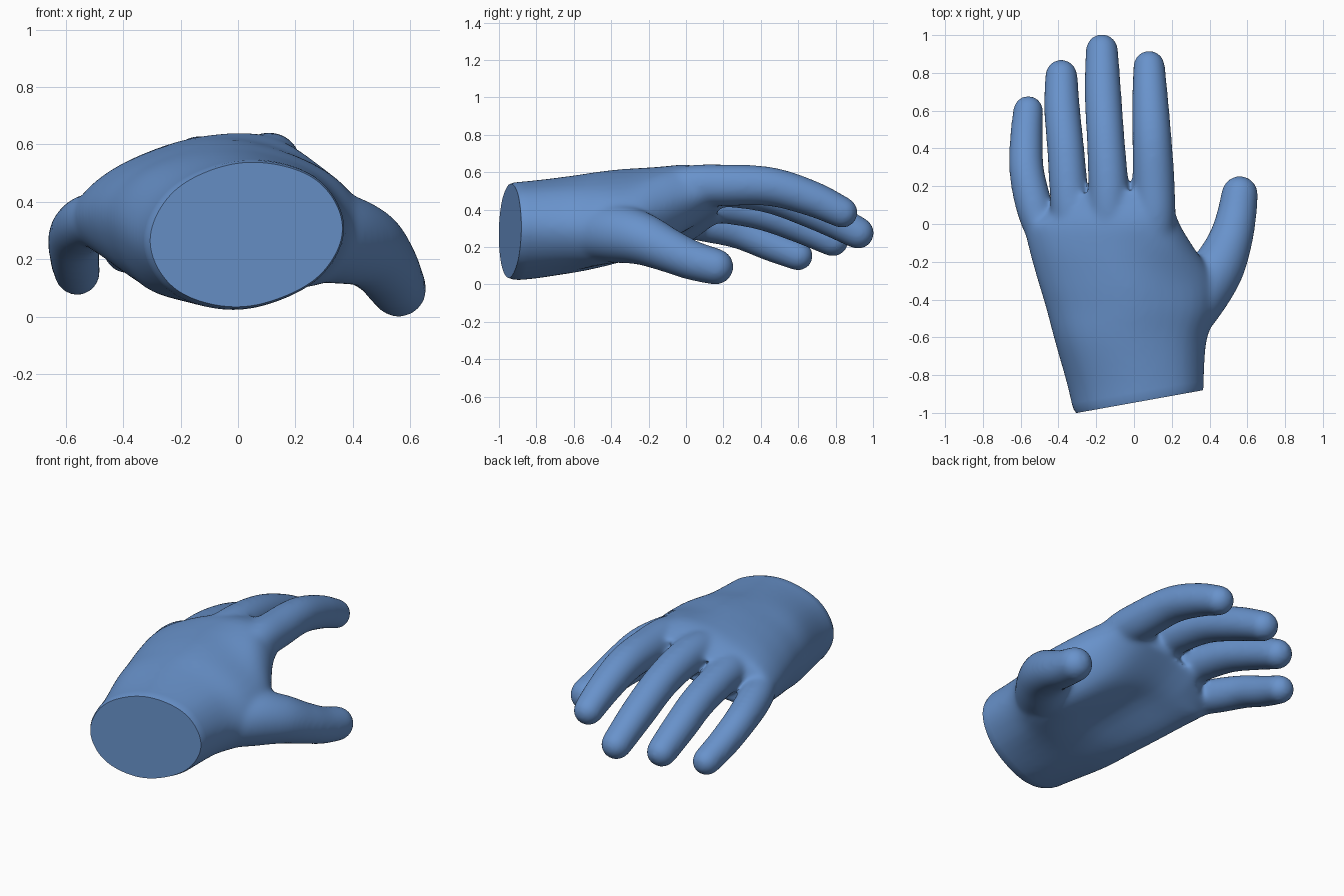
import bpy
import bmesh
from math import cos, sin, pi
from mathutils import Vector

default = bpy.data.objects.get("Cube")
if default:
    bpy.data.objects.remove(default)


def spline(points, steps, closed=False):
    """Smooth curve passing through points of any dimension."""
    pts = [Vector(p) for p in points]
    n = len(pts)
    pick = (lambda i: pts[i % n]) if closed else (lambda i: pts[min(max(i, 0), n - 1)])
    out = []
    for i in range(n if closed else n - 1):
        a, b, c, d = (pick(i + k) for k in (-1, 0, 1, 2))
        for s in range(steps):
            t = s / steps
            out.append(b + (c - a) * (t / 2)
                       + (a * 2 - b * 5 + c * 4 - d) * (t * t / 2)
                       + (b * 3 - a - c * 3 + d) * (t ** 3 / 2))
    return out if closed else out + [pts[-1]]


def loft(bm, rings):
    """Skin a closed body over a row of rings."""
    rows = [[bm.verts.new(p) for p in ring] for ring in rings]
    count = len(rows[0])
    for low, high in zip(rows, rows[1:]):
        for i in range(count):
            j = (i + 1) % count
            bm.faces.new((low[i], low[j], high[j], high[i]))
    bm.faces.new(rows[0][::-1])
    bm.faces.new(rows[-1])


def circle(centre, axis, radius, sides=28):
    u = axis.cross(Vector((1, 0, 0))).normalized()
    v = axis.cross(u).normalized()
    turn = [2 * pi * i / sides for i in range(sides)]
    return [centre + (u * cos(a) + v * sin(a)) * radius for a in turn]


def finger(bm, path):
    """Tapered tube with a round tip; path holds x, y, z, radius."""
    pts = spline(path, 8)
    rings = []
    for i, p in enumerate(pts):
        ahead, behind = pts[min(i + 1, len(pts) - 1)], pts[max(i - 1, 0)]
        axis = (ahead - behind).to_3d().normalized()
        rings.append(circle(p.to_3d(), axis, p[3]))
    tip, radius = pts[-1].to_3d(), pts[-1][3]
    for k in range(1, 8):
        a = k * pi / 16
        rings.append(circle(tip + axis * radius * sin(a), axis, radius * cos(a)))
    loft(bm, rings)


# Palm sections: y, right x, left x, side heights, three tops, three bottoms
palm = [
    (-1.1, -.3, .37, .26, .31, .44, .535, .485, .085, .025, .125),
    (-.87, -.35, .37, .27, .31, .46, .55, .49, .085, .025, .12),
    (-.62, -.42, .385, .32, .3, .505, .58, .5, .09, .065, .12),
    (-.45, -.465, .445, .34, .29, .52, .605, .5, .11, .11, .12),
    (-.3, -.51, .435, .35, .32, .525, .62, .515, .14, .17, .14),
    (-.12, -.56, .315, .35, .41, .515, .625, .595, .19, .24, .23),
    (.02, -.585, .235, .34, .47, .485, .615, .625, .22, .29, .32),
    (.18, -.57, .19, .31, .52, .41, .56, .595, .26, .38, .43),
]

digits = {
    "index": [(.1, -.25, .47, .09), (.11, .0, .525, .108), (.105, .2, .53, .112),
              (.095, .45, .523, .105), (.085, .67, .46, .096), (.08, .835, .385, .085)],
    "middle": [(-.12, -.25, .47, .09), (-.13, .0, .51, .11), (-.135, .2, .52, .107),
               (-.15, .45, .48, .101), (-.165, .7, .385, .098), (-.17, .92, .275, .087)],
    "ring": [(-.28, -.25, .42, .09), (-.325, .0, .435, .105), (-.345, .18, .43, .103),
             (-.362, .4, .39, .099), (-.38, .6, .32, .096), (-.385, .785, .235, .087)],
    "little": [(-.38, -.25, .36, .08), (-.48, -.05, .345, .09), (-.53, .1, .325, .098),
               (-.568, .28, .283, .093), (-.57, .45, .212, .088), (-.56, .6, .153, .081)],
    "thumb": [(.12, -.7, .285, .1), (.21, -.55, .285, .15), (.335, -.38, .275, .16),
              (.44, -.24, .245, .142), (.505, -.1, .185, .12),
              (.54, .03, .13, .107), (.56, .158, .095, .098)],
}

bm = bmesh.new()
rings = []
for s in spline(palm, 6):
    y, x0, x1, z0, z1 = s[:5]
    mid, half = (x0 + x1) / 2, (x1 - x0) / 2
    columns = [mid - half * .71, mid, mid + half * .71]
    top = [(x, y, z) for x, z in zip(columns, s[5:8])]
    bottom = [(x, y, z) for x, z in zip(columns, s[8:])]
    ring = spline([(x0, y, z0)] + top + [(x1, y, z1)] + bottom[::-1], 5, True)
    # The web beside the little finger sits further back
    for p in ring:
        p.y -= 4 * max(0, -.3 - p.x) * max(0, y)
    rings.append(ring)
loft(bm, rings)
for path in digits.values():
    finger(bm, path)
bmesh.ops.recalc_face_normals(bm, faces=bm.faces)

mesh = bpy.data.meshes.new("gloved_hand")
bm.to_mesh(mesh)
bm.free()
hand = bpy.data.objects.new("gloved_hand", mesh)
bpy.context.collection.objects.link(hand)

# Fuse palm and fingers into one soft skin
fuse = hand.modifiers.new("fuse", "REMESH")
fuse.mode = "VOXEL"
fuse.voxel_size = .011
soften = hand.modifiers.new("soften", "SMOOTH")
soften.factor = .5
soften.iterations = 36
bpy.context.view_layer.update()
graph = bpy.context.evaluated_depsgraph_get()
skin = bpy.data.meshes.new_from_object(hand.evaluated_get(graph))
hand.modifiers.clear()
hand.data = skin

# Slanted wrist cut with a narrow turned-in rim and a flat end
outward = Vector((.18, -1, 0)).normalized()
bm = bmesh.new()
bm.from_mesh(skin)
bmesh.ops.bisect_plane(bm, geom=bm.verts[:] + bm.edges[:] + bm.faces[:],
                       plane_co=Vector((0, -.895, 0)), plane_no=outward, clear_outer=True)
edge = [e for e in bm.edges if e.is_boundary]
for offset, scale in ((.028, .988), (.022, .973)):
    made = bmesh.ops.extrude_edge_only(bm, edges=edge)["geom"]
    edge = [g for g in made if isinstance(g, bmesh.types.BMEdge) and g.is_boundary]
    rim = {v for e in edge for v in e.verts}
    centre = sum((v.co for v in rim), Vector()) / len(rim)
    for v in rim:
        v.co = centre + (v.co - centre) * scale + outward * offset
bmesh.ops.contextual_create(bm, geom=edge)
bmesh.ops.recalc_face_normals(bm, faces=bm.faces)
bm.to_mesh(skin)
bm.free()

# Blue rubber
blue = bpy.data.materials.new("blue_rubber")
blue.use_nodes = True
colour = (.14, .29, .6, 1)
blue.diffuse_color = colour
blue.node_tree.nodes["Principled BSDF"].inputs["Base Color"].default_value = colour
skin.materials.clear()
skin.materials.append(blue)

bpy.ops.object.select_all(action="DESELECT")
hand.select_set(True)
bpy.context.view_layer.objects.active = hand
bpy.ops.object.shade_smooth_by_angle(angle=.7)
